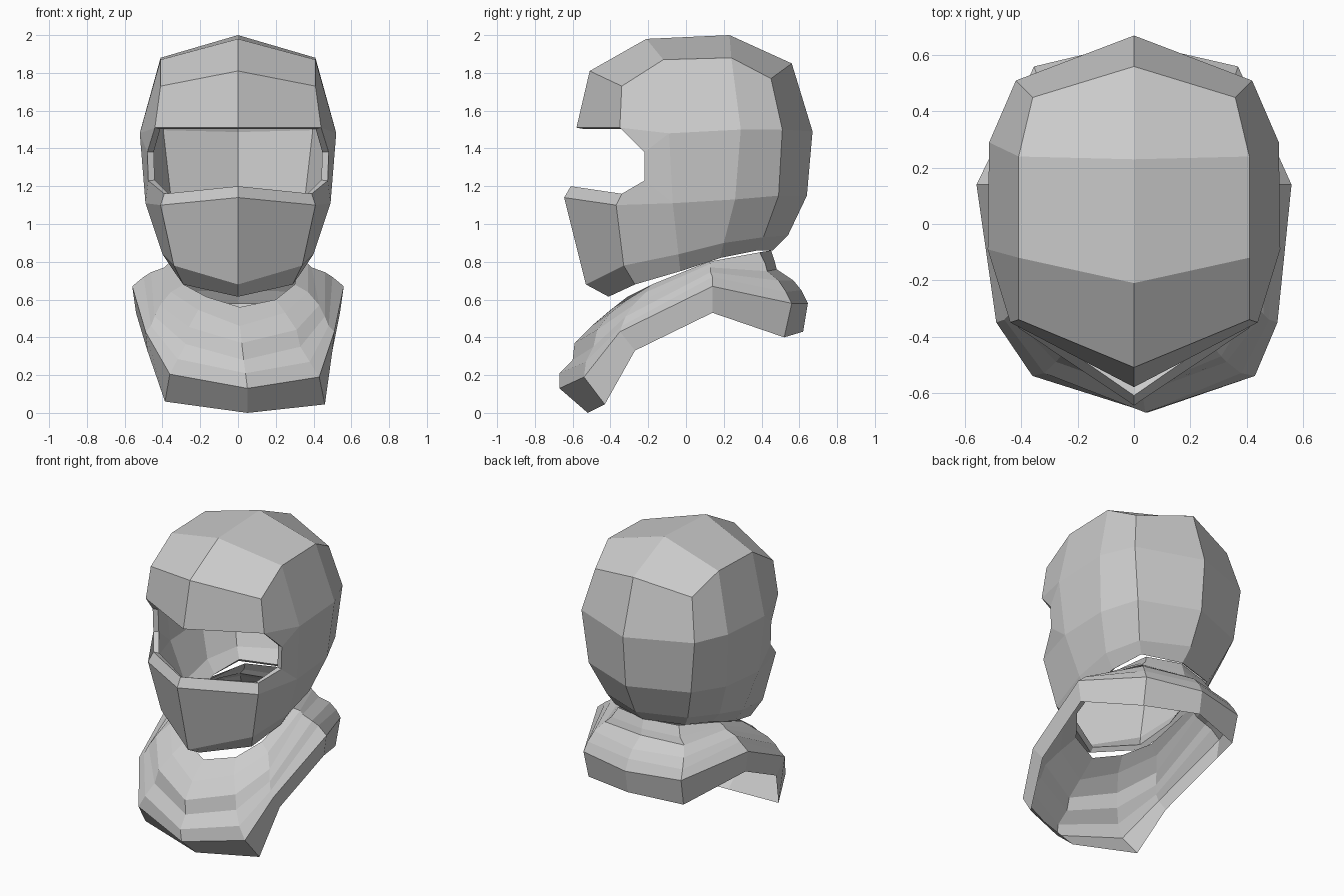
import bpy

if "Cube" in bpy.data.objects:
    bpy.data.objects.remove(bpy.data.objects["Cube"])


def make_object(name, verts, faces):
    mesh = bpy.data.meshes.new(name)
    mesh.from_pydata(verts, [], faces)
    mesh.update()
    obj = bpy.data.objects.new(name, mesh)
    bpy.context.collection.objects.link(obj)
    return obj


def band(upper, lower, cols):
    """Outward-facing quads between two rows of vertex indices."""
    return [(upper[a], lower[a], lower[b], upper[b]) for a, b in cols]


# --- Hood: half shell, each row runs front centre -> side -> back centre ---
hood_rows = [
    # crown edge
    [(0, -.51, 1.81), (.41, -.34, 1.73), (.41, -.12, 1.87),
     (.41, .24, 1.88), (.36, .45, 1.77), (0, .56, 1.85)],
    # brow level
    [(0, -.58, 1.51), (.44, -.35, 1.51), (.52, -.09, 1.48),
     (.515, .29, 1.50), (.42, .51, 1.50), (0, .67, 1.49)],
    # cheek level
    [(0, -.645, 1.14), (.41, -.37, 1.10), (.49, -.07, 1.11),
     (.48, .26, 1.13), (.38, .49, 1.15), (0, .64, 1.15)],
    # jaw level
    [(0, -.53, .68), (.34, -.33, .78), (.40, -.04, .84),
     (.39, .20, .90), (.30, .41, .93), (0, .54, .94)],
    # neck edge
    [(0, -.41, .615), (.29, -.27, .68), (.34, -.03, .75),
     (.32, .18, .82), (.26, .38, .86), (0, .46, .86)],
]
verts = [p for row in hood_rows for p in row]
crown, brow, cheek, jaw, neck = [list(range(6 * i, 6 * i + 6)) for i in range(5)]
n = len(verts)
# crown ridge, eye-slot side corners, lower lip of the eye slot
verts += [(0, -.21, 1.98), (0, .23, 2.0),
          (.48, -.22, 1.38), (.475, -.22, 1.23),
          (.39, -.34, 1.16), (0, -.61, 1.20)]
ridge_f, ridge_b, eye_up, eye_low, lip_side, lip_mid = range(n, n + 6)

steps = [(i, i + 1) for i in range(5)]
faces = [(crown[0], crown[1], crown[2], ridge_f),
         (ridge_f, crown[2], crown[3], ridge_b),
         (ridge_b, crown[3], crown[4], crown[5]),
         (brow[1], eye_up, brow[2]),
         (eye_up, eye_low, cheek[2], brow[2]),
         (eye_low, lip_side, cheek[1], cheek[2]),
         (lip_mid, cheek[0], cheek[1], lip_side)]
faces += band(crown, brow, steps)
faces += band(brow, cheek, steps[2:])
faces += band(cheek, jaw, steps) + band(jaw, neck, steps)

hood = make_object("hood", verts, faces)
mirror = hood.modifiers.new("mirror", 'MIRROR')
mirror.use_clip = True
thick = hood.modifiers.new("cloth_thickness", 'SOLIDIFY')
thick.thickness = 0.035
thick.offset = -1

# --- Neck scarf: stacked folds, right half of each ring, top to hem ---
scarf_rings = [
    [(.01, -.38, .56), (.20, -.31, .60), (.30, -.18, .68),
     (.33, .12, .80), (.23, .39, .85), (0, .45, .86)],
    [(.01, -.50, .46), (.25, -.40, .53), (.37, -.21, .64),
     (.37, .13, .79), (.26, .42, .79), (0, .47, .80)],
    [(.02, -.59, .37), (.31, -.47, .44), (.43, -.28, .57),
     (.39, .13, .77), (.30, .43, .75), (0, .48, .76)],
    [(.03, -.60, .28), (.33, -.49, .35), (.46, -.32, .51),
     (.46, .13, .745), (.34, .49, .70), (0, .57, .70)],
    [(.04, -.67, .21), (.38, -.53, .27), (.48, -.34, .46),
     (.50, .14, .72), (.36, .53, .64), (0, .61, .65)],
    [(.05, -.67, .13), (.43, -.54, .19), (.51, -.35, .43),
     (.56, .14, .67), (.37, .56, .58), (0, .645, .58)],
    [(.05, -.52, 0), (.46, -.43, .045), (.50, -.27, .33),
     (.54, .14, .53), (.36, .52, .40), (0, .62, .43)],
]
# the left side is gathered in slightly at the front
left_scale = {1: .84, 2: .96, 3: 1.0, 4: .96}
verts, faces = [], []
for ring in scarf_rings:
    left = [(-ring[i][0] * left_scale[i], ring[i][1], ring[i][2] + (.015 if i == 1 else 0))
            for i in (4, 3, 2, 1)]
    verts += ring + left
around = [(i, (i + 1) % 10) for i in range(10)]
for r in range(len(scarf_rings) - 1):
    faces += band(range(10 * r, 10 * r + 10), range(10 * r + 10, 10 * r + 20), around)
make_object("neck_scarf", verts, faces)
